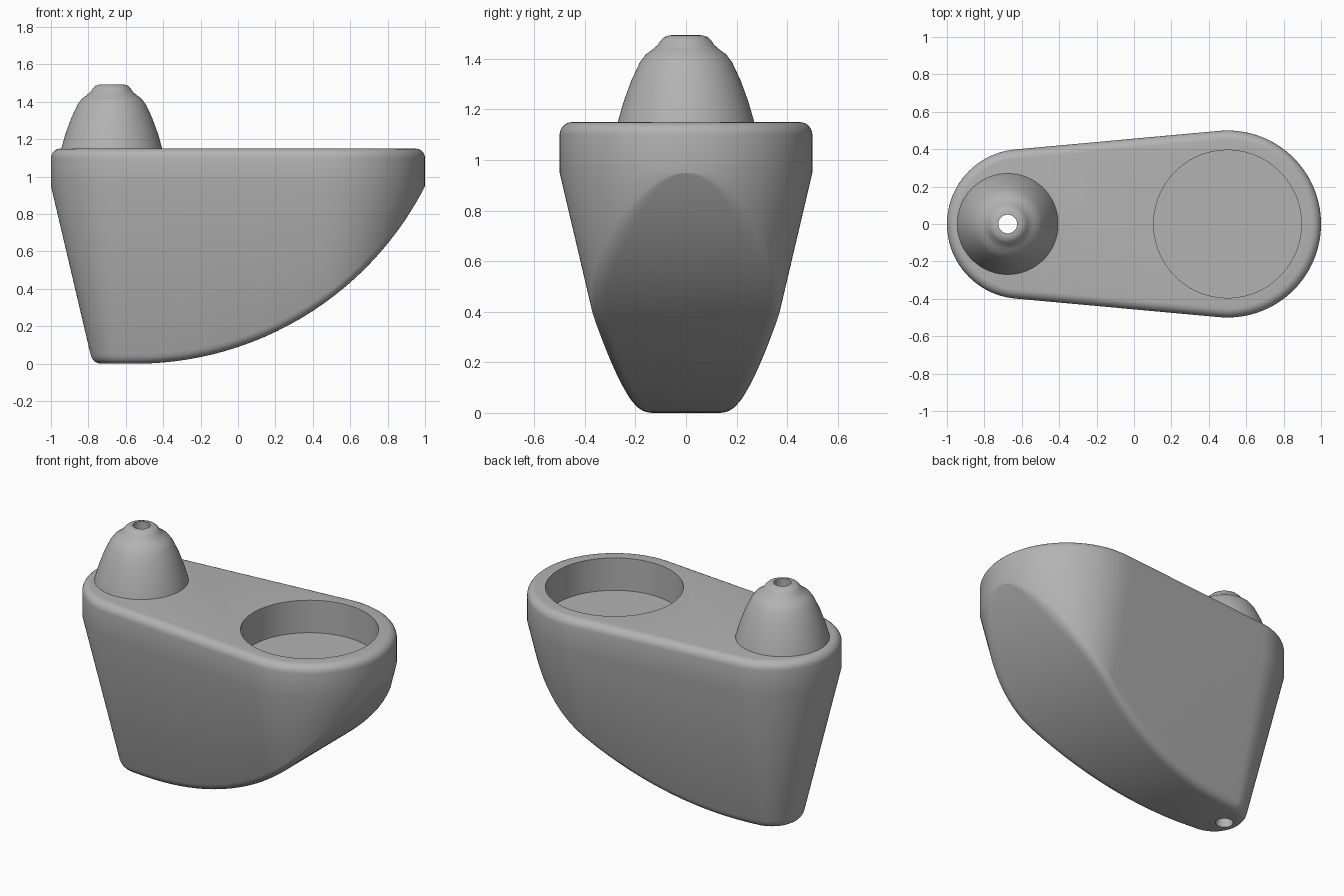
import bpy
import bmesh
from math import sin, cos, pi, acos, sqrt, radians

if "Cube" in bpy.data.objects:
    bpy.data.objects.remove(bpy.data.objects["Cube"])

grey = bpy.data.materials.new("plain grey")
grey.use_nodes = True
colour = (0.45, 0.45, 0.45, 1)
grey.diffuse_color = colour
grey.node_tree.nodes["Principled BSDF"].inputs["Base Color"].default_value = colour

TOP, SHOULDER, ROUND = 1.15, 0.95, 0.05
SMALL_X, SMALL_R, BIG_X, BIG_R = -0.6, 0.4, 0.5, 0.5
KEEL_X, KEEL_R = -0.55, 1.74
SPOUT_X, HOLE_R = -0.675, 0.05


def make_object(name, bm):
    bmesh.ops.recalc_face_normals(bm, faces=bm.faces)
    mesh = bpy.data.meshes.new(name)
    bm.to_mesh(mesh)
    bm.free()
    mesh.materials.append(grey)
    obj = bpy.data.objects.new(name, mesh)
    bpy.context.collection.objects.link(obj)
    return obj


def activate(obj):
    bpy.ops.object.select_all(action='DESELECT')
    obj.select_set(True)
    bpy.context.view_layer.objects.active = obj


def smooth(obj):
    activate(obj)
    bpy.ops.object.shade_smooth_by_angle(angle=radians(30))


def bridge(bm, lower, upper):
    n = len(lower)
    for i in range(n):
        j = (i + 1) % n
        bm.faces.new((lower[i], lower[j], upper[j], upper[i]))


def keel(x):
    # height of the curved underside
    return KEEL_R - sqrt(KEEL_R ** 2 - max(0, x - KEEL_X) ** 2)


def inset(z):
    # inward draft of the walls below the shoulder
    return 0.235 * max(0, SHOULDER - z)


def plan(station, d):
    cx, r, a = station
    return cx + (r - d) * cos(a), (r - d) * sin(a)


# Half outline: big arc, straight tangent side, small arc
tangent = acos((SMALL_R - BIG_R) / (BIG_X - SMALL_X))
STEPS, SIDE = 28, 16
half = [(BIG_X, BIG_R, tangent * i / STEPS) for i in range(STEPS)]
for i in range(SIDE):
    t = i / SIDE
    half.append((BIG_X + (SMALL_X - BIG_X) * t, BIG_R + (SMALL_R - BIG_R) * t, tangent))
half += [(SMALL_X, SMALL_R, tangent + (pi - tangent) * i / STEPS) for i in range(STEPS + 1)]
outline = half + [(c, r, -a) for c, r, a in reversed(half[1:-1])]


def column(station):
    # points from the top edge down one wall and round under the rim
    pts = []
    for i in range(7):
        a = pi / 2 * i / 6
        pts.append((*plan(station, ROUND * (1 - sin(a))), TOP - ROUND * (1 - cos(a))))
    pts.append((*plan(station, 0), SHOULDER))
    lo, hi = 0.0, SHOULDER
    for _ in range(40):
        mid = (lo + hi) / 2
        if mid < keel(plan(station, inset(mid))[0]):
            lo = mid
        else:
            hi = mid
    w = 0.05 * min(1, (SHOULDER - hi) / 0.25)
    edge = (*plan(station, inset(hi)), hi)
    wall = (*plan(station, inset(hi + w)), hi + w)
    x, y = plan(station, inset(hi) + w)
    under = (x, y, keel(x))
    for i in range(7):
        t = i / 6
        pts.append(tuple((1 - t) ** 2 * p + 2 * t * (1 - t) * q + t * t * s
                         for p, q, s in zip(wall, edge, under)))
    return pts


# Tapered body
bm = bmesh.new()
columns = [column(s) for s in outline]
rings = [[bm.verts.new(c[k]) for c in columns] for k in range(len(columns[0]))]
for a, b in zip(rings, rings[1:]):
    bridge(bm, a, b)
bm.faces.new(rings[0])
base, n = rings[-1], len(outline)
for i in range(len(half) - 1):
    quad = [base[i], base[i + 1], base[(n - i - 1) % n], base[(n - i) % n]]
    bm.faces.new(list(dict.fromkeys(quad)))
bmesh.ops.remove_doubles(bm, verts=bm.verts, dist=0.0002)
body = make_object("body", bm)


# Round recess and drain hole
def cut_cylinder(target, name, x, r, z0, z1):
    cutter_bm = bmesh.new()
    bmesh.ops.create_cone(cutter_bm, cap_ends=True, segments=96, radius1=r, radius2=r,
                          depth=z1 - z0)
    bmesh.ops.translate(cutter_bm, verts=cutter_bm.verts, vec=(x, 0, (z0 + z1) / 2))
    cutter = make_object(name, cutter_bm)
    activate(target)
    mod = target.modifiers.new(name, 'BOOLEAN')
    mod.operation, mod.solver, mod.object = 'DIFFERENCE', 'EXACT', cutter
    bpy.ops.object.modifier_apply(modifier=mod.name)
    bpy.data.objects.remove(cutter)


cut_cylinder(body, "recess_cutter", BIG_X, 0.395, 0.945, 1.4)
cut_cylinder(body, "drain_cutter", SPOUT_X, HOLE_R, -0.2, 1.4)
smooth(body)

# Domed spout with a bore through it
profile = [(HOLE_R, 1.145), (0.271, 1.145), (0.27, TOP), (0.247, 1.23), (0.216, 1.315),
           (0.183, 1.385), (0.16, 1.417), (0.135, 1.435), (0.112, 1.455), (0.1, 1.473),
           (0.086, 1.486), (0.068, 1.493), (HOLE_R, 1.494)]
bm = bmesh.new()
SEGS = 96
loops = [[bm.verts.new((SPOUT_X + r * cos(2 * pi * i / SEGS), r * sin(2 * pi * i / SEGS), z))
          for i in range(SEGS)] for r, z in profile]
for a, b in zip(loops, loops[1:] + loops[:1]):
    bridge(bm, a, b)
smooth(make_object("spout", bm))
